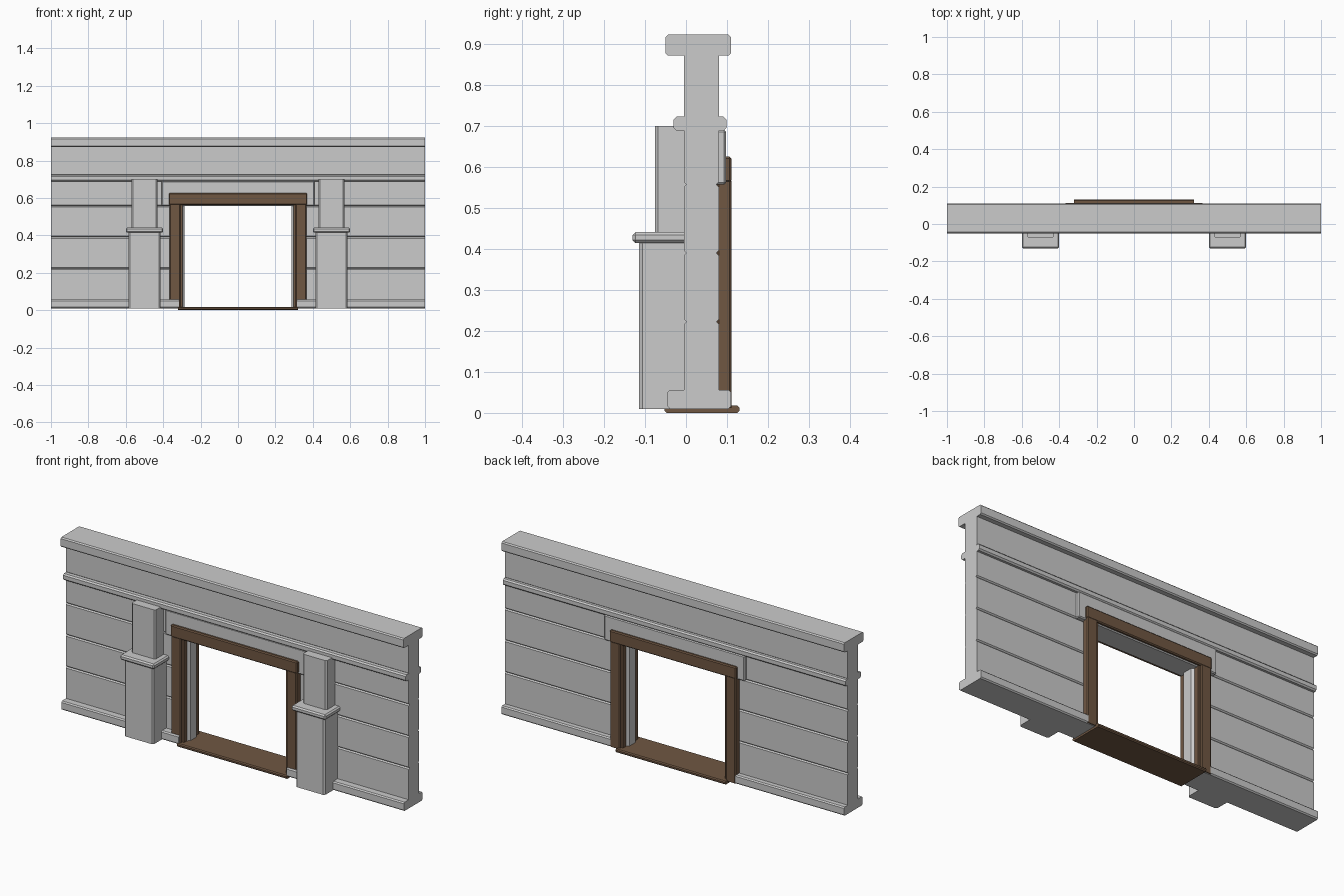
import bpy, bmesh

if "Cube" in bpy.data.objects:
    bpy.data.objects.remove(bpy.data.objects["Cube"])

wood = bpy.data.materials.new("wood")
wood.diffuse_color = (0.16, 0.095, 0.055, 1)
wood.use_nodes = True
wood.node_tree.nodes["Principled BSDF"].inputs["Base Color"].default_value = wood.diffuse_color


def prism(name, x, y, z, chamfer, axis, mat=None):
    """Chamfered rectangle extruded along 'x' or 'z'; axis 'all' bevels every edge."""
    bm = bmesh.new()
    bmesh.ops.create_cube(bm, size=1)
    for v in bm.verts:
        v.co = [lo + (hi - lo) * (c + 0.5) for c, (lo, hi) in zip(v.co, (x, y, z))]
    k = {"x": 0, "z": 2}.get(axis)
    edges = [e for e in bm.edges if k is None
             or abs(e.verts[0].co[k] - e.verts[1].co[k]) > 1e-6]
    if chamfer:
        bmesh.ops.bevel(bm, geom=edges, offset=chamfer, segments=1,
                        profile=0.5, affect='EDGES')
    bmesh.ops.recalc_face_normals(bm, faces=bm.faces)
    me = bpy.data.meshes.new(name)
    bm.to_mesh(me)
    bm.free()
    if mat:
        me.materials.append(mat)
    ob = bpy.data.objects.new(name, me)
    bpy.context.collection.objects.link(ob)
    return ob


def pair(name, x, *args):
    """Same part on the right and mirrored on the left."""
    prism(name + "_right", x, *args)
    prism(name + "_left", (-x[1], -x[0]), *args)


FULL = (-1, 1)
BODY = (-0.005, 0.08)

# Stone courses beside the doorway
for i, (z0, z1) in enumerate([(0.05, 0.222), (0.222, 0.39), (0.39, 0.557)]):
    pair(f"wall_course_{i + 1}", (0.30, 1), BODY, (z0, z1), 0.006, "x")

# Plinth, door jambs
pair("plinth", (0.315, 1), (-0.045, 0.11), (0.01, 0.056), 0.006, "x")
pair("door_jamb", (0.285, 0.33), (0.0, 0.075), (0.01, 0.57), 0.012, "z")

# Wall above the doorway
prism("top_course", FULL, BODY, (0.557, 0.695), 0.006, "x")
prism("string_moulding", FULL, (-0.03, 0.099), (0.688, 0.722), 0.007, "x")
prism("frieze", FULL, BODY, (0.718, 0.877), 0.006, "x")
prism("cap", FULL, (-0.05, 0.11), (0.871, 0.922), 0.006, "x")
prism("lintel_block", (-0.41, 0.41), (-0.022, 0.098), (0.557, 0.69), 0.005, "all")

# Front pillars
pair("pillar_lower", (0.415, 0.585), (-0.114, 0.02), (0.01, 0.42), 0.008, "z")
pair("pillar_collar", (0.40, 0.60), (-0.13, 0.02), (0.414, 0.441), 0.007, "all")
pair("pillar_upper", (0.43, 0.57), (-0.076, 0.02), (0.43, 0.70), 0.008, "z")

# Wooden door frame on both faces
for side, outer, inner in (("front", (-0.037, 0.0), (-0.025, 0.005)),
                           ("back", (0.075, 0.111), (0.07, 0.1))):
    pair(f"{side}_post", (0.308, 0.367), outer, (0.012, 0.565), 0.005, "z", wood)
    pair(f"{side}_post_inner", (0.297, 0.312), inner, (0.012, 0.565), 0, "z", wood)
    prism(f"{side}_header", (-0.37, 0.37), outer, (0.562, 0.625), 0.005, "all", wood)

# Threshold board
prism("threshold", (-0.32, 0.32), (-0.052, 0.13), (0.0, 0.018), 0.005, "x", wood)
